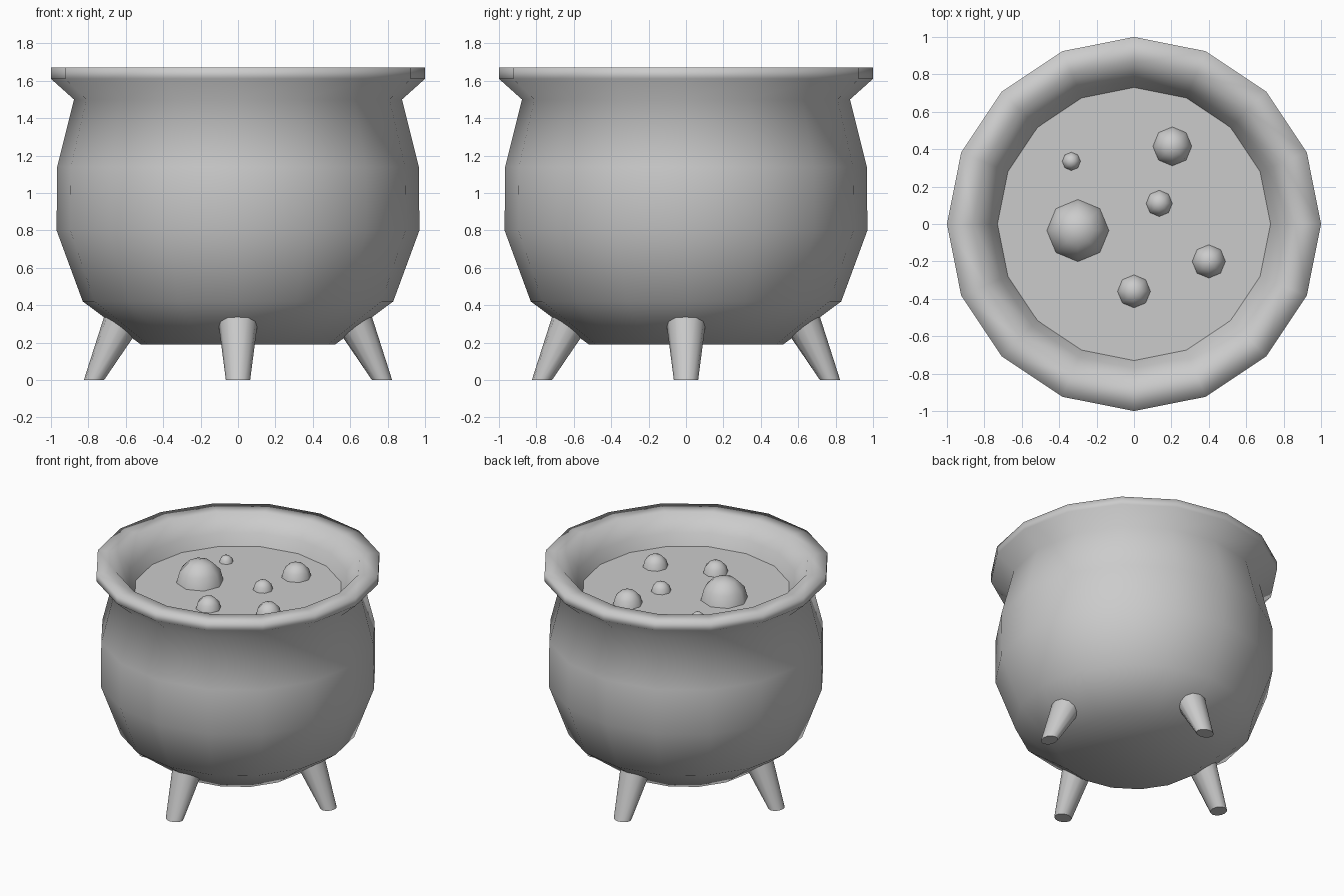
import bpy, bmesh
from math import sin, cos, pi

if "Cube" in bpy.data.objects:
    bpy.data.objects.remove(bpy.data.objects["Cube"])

LIQUID_Z = 1.465


def finish(name, bm, angle=None):
    bmesh.ops.recalc_face_normals(bm, faces=bm.faces)
    mesh = bpy.data.meshes.new(name)
    bm.to_mesh(mesh)
    bm.free()
    obj = bpy.data.objects.new(name, mesh)
    bpy.context.collection.objects.link(obj)
    bpy.ops.object.select_all(action='DESELECT')
    obj.select_set(True)
    bpy.context.view_layer.objects.active = obj
    if angle is None:
        bpy.ops.object.shade_smooth()
    else:
        bpy.ops.object.shade_smooth_by_angle(angle=angle)
    return obj


def loft(name, rings, sides, cap_end=True, angle=None):
    """Skin elliptical horizontal rings (cx, cy, z, rx, ry)."""
    bm = bmesh.new()
    loops = []
    for cx, cy, z, rx, ry in rings:
        loops.append([bm.verts.new((cx + rx * cos(2 * pi * i / sides),
                                    cy + ry * sin(2 * pi * i / sides), z))
                      for i in range(sides)])
    for a, b in zip(loops, loops[1:]):
        for i in range(sides):
            j = (i + 1) % sides
            bm.faces.new((a[i], a[j], b[j], b[i]))
    bm.faces.new(loops[0])
    if cap_end:
        bm.faces.new(loops[-1])
    return finish(name, bm, angle)


# Pot: rounded belly, flared lip and inner throat
profile = [(0.52, 0.19), (0.83, 0.42), (0.97, 0.80), (0.967, 1.14),
           (0.877, 1.50), (1.0, 1.61), (1.0, 1.67), (0.86, 1.67),
           (0.77, 1.55), (0.73, LIQUID_Z)]
loft("pot", [(0, 0, z, r, r) for r, z in profile], 16, cap_end=False)

# Liquid surface
bm = bmesh.new()
bmesh.ops.create_circle(bm, cap_ends=True, segments=16, radius=0.73)
# start the circle on an axis, level with the throat
bmesh.ops.translate(bm, verts=bm.verts, vec=(0, 0, LIQUID_Z))
liquid = finish("liquid", bm)
if liquid.data.polygons[0].normal.z < 0:
    liquid.data.flip_normals()

# Bubbles: half-submerged low-poly spheres
bubbles = [(-0.30, -0.035, 0.166), (0.205, 0.415, 0.104), (-0.335, 0.335, 0.049),
           (0.135, 0.11, 0.07), (0.40, -0.20, 0.089), (0.0, -0.36, 0.088)]
for n, (x, y, r) in enumerate(bubbles, 1):
    bm = bmesh.new()
    bmesh.ops.create_uvsphere(bm, u_segments=8, v_segments=6, radius=r)
    lower = [v for v in bm.verts if v.co.z < -1e-4]
    bmesh.ops.delete(bm, geom=lower, context='VERTS')
    bmesh.ops.translate(bm, verts=bm.verts, vec=(x, y, LIQUID_Z))
    finish(f"bubble_{n}", bm)

# Four splayed tapering feet
for k, side in enumerate(("right", "back", "left", "front")):
    foot = loft(f"{side}_foot", [(0.77, 0, 0, 0.054, 0.065),
                                 (0.56, 0, 0.42, 0.13, 0.12)], 12, angle=0.7)
    foot.rotation_euler.z = k * pi / 2
